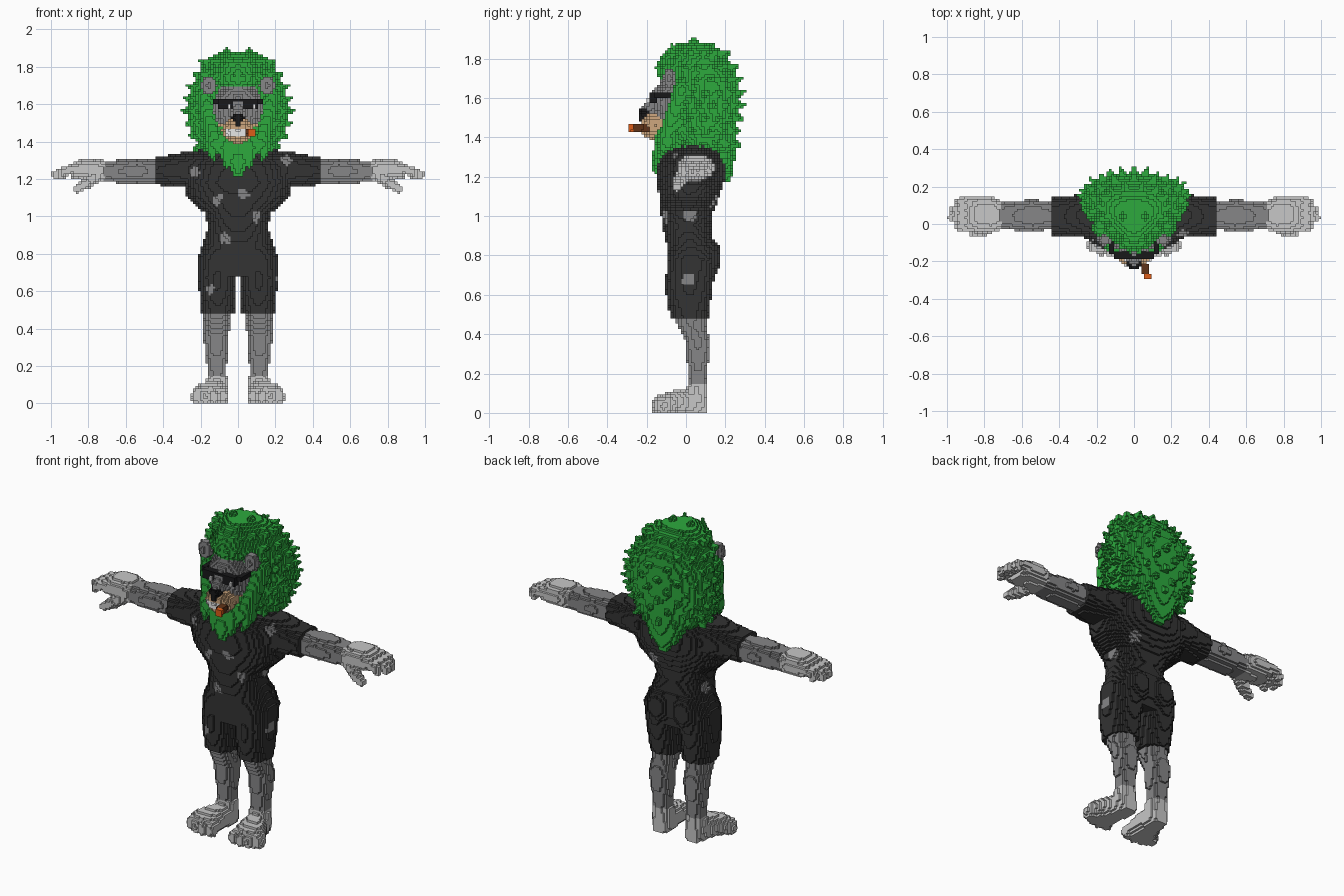
import bpy, math, random
from mathutils import Vector

if "Cube" in bpy.data.objects:
    bpy.data.objects.remove(bpy.data.objects["Cube"])

random.seed(4)
H = 2 / 150                      # voxel edge
COLOURS = {
    "green_fur": (0.026, 0.40, 0.048), "dark_cloth": (0.033, 0.033, 0.033),
    "grey_skin": (0.24, 0.24, 0.245), "pale_grey": (0.57, 0.57, 0.57),
    "tan_muzzle": (0.62, 0.39, 0.21), "black": (0.009, 0.009, 0.01),
    "white": (0.88, 0.88, 0.88), "brown_leaf": (0.115, 0.033, 0.009),
    "orange_ember": (0.72, 0.11, 0.01)}
NAMES = list(COLOURS)
mats = []
for n, c in COLOURS.items():
    m = bpy.data.materials.new(n)
    m.diffuse_color = (*c, 1)
    m.use_nodes = True
    m.node_tree.nodes["Principled BSDF"].inputs["Base Color"].default_value = m.diffuse_color
    mats.append(m)

cells = {}                       # (i, j, k) -> (part, colour); first fill wins


def fill(part, colour, lo, hi, inside):
    a = [math.floor(v / H) for v in lo]
    b = [math.ceil(v / H) for v in hi]
    a[2] = max(a[2], 0)
    for i in range(a[0], b[0] + 1):
        for j in range(a[1], b[1] + 1):
            for k in range(a[2], b[2] + 1):
                if (i, j, k) in cells:
                    continue
                p = ((i + .5) * H, (j + .5) * H, (k + .5) * H)
                if inside(p):
                    cells[i, j, k] = (part, colour(p) if callable(colour) else colour)


def box(part, colour, lo, hi):
    fill(part, colour, lo, hi, lambda p: all(l <= v <= h for l, v, h in zip(lo, p, hi)))


def ball(part, colour, c, r):
    fill(part, colour, [u - v for u, v in zip(c, r)], [u + v for u, v in zip(c, r)],
         lambda p: sum(((u - v) / w) ** 2 for u, v, w in zip(p, c, r)) <= 1)


def cone(part, colour, p0, p1, r0, r1):
    p0, p1 = Vector(p0), Vector(p1)
    d, r = p1 - p0, max(r0, r1)

    def inside(p):
        q = Vector(p) - p0
        t = min(1, max(0, q.dot(d) / d.length_squared))
        return (q - d * t).length <= r0 + (r1 - r0) * t
    fill(part, colour, [min(u, v) - r for u, v in zip(p0, p1)],
         [max(u, v) + r for u, v in zip(p0, p1)], inside)


def row_at(rows, t):
    for a, b in zip(rows, rows[1:]):
        if a[0] <= t <= b[0]:
            f = (t - a[0]) / (b[0] - a[0])
            return [u + (v - u) * f for u, v in zip(a, b)][1:]


def loft(part, colour, axis, rows, s=1, power=2.3, egg=0):
    """Rows hold (position, centre, centre, radius, radius); s=-1 mirrors in x."""
    b, c = [n for n in range(3) if n != axis]

    def inside(p):
        p = (p[0] * s, p[1], p[2])
        row = row_at(rows, p[axis])
        if not row:
            return False
        cb, cc, rb, rc = row
        v = (p[c] - cc) / rc
        if abs(v) > 1:
            return False
        return abs((p[b] - cb) / (rb * (1 + egg * v))) ** power + abs(v) ** power <= 1
    lo, hi = [0] * 3, [0] * 3
    lo[axis], hi[axis] = rows[0][0], rows[-1][0]
    for ax, n in ((b, 1), (c, 2)):
        lo[ax] = min(r[n] - r[n + 2] * (1 + egg) for r in rows)
        hi[ax] = max(r[n] + r[n + 2] * (1 + egg) for r in rows)
    if s < 0:
        lo[0], hi[0] = -hi[0], -lo[0]
    fill(part, colour, lo, hi, inside)


# Worn holes in the suit: front ones as (x, z), others as points
HOLES = [(.26, 1.30), (-.23, 1.235), (.03, 1.125), (-.11, 1.09), (.10, 1.0), (-.07, .88), (-.15, .61)]
SIDE_HOLES = [(.205, .01, .68), (.17, .02, 1.0), (.12, .15, 1.07), (-.165, .05, .93)]


def cloth(p):
    x, y, z = p
    r = .027 + .008 * math.sin(130 * x + 60 * z) * math.cos(110 * z)
    hit = y < -.02 and any(math.hypot(x - a, z - b) < r for a, b in HOLES)
    hit = hit or any((Vector(p) - Vector(q)).length < r + .006 for q in SIDE_HOLES)
    return "grey_skin" if hit else "dark_cloth"


# Cigar, spectacles, nose and face
loft("cigar", lambda p: "orange_ember" if p[1] < -.267 else "brown_leaf", 1,
     [(-.30, .075, 1.45, .019, .019), (-.18, .045, 1.45, .019, .019)], power=4)
for s in (1, -1):
    x = .065 * s + .012
    box("lens_glint", "white", (x, -.195, 1.575), (x + .014, -.175, 1.603))
    box("spectacles", "black", (min(.03 * s, .105 * s), -.186, 1.567),
        (max(.03 * s, .105 * s), -.15, 1.633))
    box("spectacles", "black", (min(.105 * s, .135 * s), -.16, 1.605),
        (max(.105 * s, .135 * s), -.06, 1.63))
    ball("ear", "grey_skin", (.155 * s, -.085, 1.70), (.043, .03, .053))
box("spectacles", "black", (-.03, -.186, 1.607), (.03, -.15, 1.633))
ball("nose", "black", (0, -.21, 1.525), (.036, .032, .024))
box("nose", "black", (-.008, -.24, 1.475), (.008, -.2, 1.52))
cone("nose_bridge", "grey_skin", (0, -.12, 1.63), (0, -.187, 1.545), .045, .036)
ball("muzzle", lambda p: "white" if 1.428 < p[2] < 1.468 and p[1] < -.165 and abs(p[0]) < .07
     else "tan_muzzle", (0, -.15, 1.46), (.087, .085, .072))
ball("face", lambda p: "tan_muzzle" if p[2] < 1.5 else "grey_skin",
     (0, -.05, 1.575), (.135, .115, .155))

# Suit: trunk
loft("suit", cloth, 2, [
    (.68, 0, .02, .14, .11), (.76, 0, .025, .205, .122), (.85, 0, .025, .188, .122),
    (.95, 0, .003, .158, .124), (1.02, 0, .005, .18, .135), (1.10, 0, .015, .27, .152),
    (1.18, 0, .024, .292, .174), (1.27, 0, .03, .28, .172), (1.33, 0, .04, .25, .135),
    (1.36, 0, .05, .18, .08)])

for s in (1, -1):
    # Suit: sleeves, shorts and seat
    loft("suit", cloth, 0, [
        (.2, .04, 1.25, .13, .105), (.28, .045, 1.25, .115, .095),
        (.36, .04, 1.245, .106, .083), (.445, .04, 1.245, .10, .076)], s)
    loft("suit", cloth, 2, [
        (.48, .108, .017, .088, .096), (.60, .111, .015, .096, .115), (.68, .111, .02, .10, .122),
        (.78, .105, .03, .11, .125), (.86, .09, .03, .095, .11)], s)
    ball("suit", cloth, (.085 * s, .09, .79), (.09, .09, .11))
    # Forearm
    loft("forearm", "grey_skin", 0, [
        (.44, .045, 1.24, .075, .062), (.54, .045, 1.243, .085, .068), (.62, .045, 1.24, .08, .064),
        (.72, .045, 1.238, .07, .052)], s)
    # Hand with four fingers and a thumb
    loft("hand", "pale_grey", 0, [
        (.705, .045, 1.24, .076, .058), (.76, .05, 1.25, .093, .06), (.84, .052, 1.25, .093, .056),
        (.89, .052, 1.245, .085, .04)], s)
    for y, tip in ((-.012, .955), (.033, .985), (.077, .98), (.117, .945)):
        cone("finger", "pale_grey", (.85 * s, y, 1.255), (.93 * s, y, 1.243), .028, .025)
        cone("finger", "pale_grey", (.93 * s, y, 1.243), ((tip - .01) * s, y, 1.222), .025, .022)
    cone("thumb", "pale_grey", (.76 * s, -.01, 1.215), (.82 * s, -.038, 1.17), .036, .03)
    cone("thumb", "pale_grey", (.82 * s, -.038, 1.17), (.863 * s, -.045, 1.147), .028, .022)
    # Foot with toes
    loft("foot", "pale_grey", 2, [(.06, .11, .05, .062, .054), (.152, .112, .056, .054, .047)], s)
    loft("foot", "pale_grey", 1, [
        (-.14, .15, .042, .09, .045), (-.09, .148, .05, .095, .06), (-.03, .125, .06, .075, .062),
        (.05, .11, .05, .058, .065), (.10, .108, .04, .042, .05)], s)
    for x, y in ((.078, -.14), (.128, -.142), (.177, -.132), (.22, -.112)):
        ball("toe", "pale_grey", (x * s, y, .036), (.03, .038, .04))
    # Lower leg
    loft("lower_leg", "grey_skin", 2, [
        (.14, .112, .06, .051, .043), (.20, .113, .06, .052, .046), (.28, .115, .06, .062, .058),
        (.36, .115, .062, .068, .062), (.44, .113, .03, .067, .073), (.50, .112, .017, .072, .085)], s)

# Mane: main mass, beard and the point down the back
MANE = [(1.32, 0, .04, .15, .19), (1.38, 0, .05, .20, .20), (1.46, 0, .055, .235, .20),
        (1.52, 0, .085, .245, .178), (1.62, 0, .088, .245, .178), (1.68, 0, .075, .235, .187),
        (1.73, 0, .05, .215, .205), (1.80, 0, .04, .18, .175), (1.85, 0, .04, .14, .13),
        (1.885, 0, .04, .08, .07)]
G = "green_fur"
loft("mane", G, 2, MANE, power=2, egg=.4)
loft("mane", G, 2, [(1.21, 0, -.15, .014, .015), (1.28, 0, -.137, .06, .034),
                    (1.36, 0, -.11, .12, .055), (1.44, 0, -.10, .15, .055)])
loft("mane", G, 2, [(1.17, 0, .205, .02, .02), (1.25, 0, .20, .075, .045),
                    (1.35, 0, .185, .15, .065), (1.45, 0, .17, .18, .085)])
for s in (1, -1):
    # Locks beside the cheeks and on the chest
    cone("mane", G, (.18 * s, -.02, 1.64), (.115 * s, -.105, 1.38), .045, .045)
    cone("mane", G, (.08 * s, -.125, 1.36), (.06 * s, -.148, 1.26), .03, .008)
    cone("mane", G, (.14 * s, -.09, 1.38), (.13 * s, -.135, 1.30), .04, .01)
    cone("mane", G, (.09 * s, .19, 1.33), (.07 * s, .215, 1.23), .04, .01)
    # Crown points
    for x, y, z in ((.062, .04, 1.92), (.155, .04, 1.865), (.07, .14, 1.875), (.06, -.07, 1.875)):
        cone("mane", G, (x * .85 * s, y, z - .08), (x * s, y, z - .006), .045, .006)
    # Tufts in staggered rings
    for n in range(8):
        z = 1.37 + n * .064
        _, cy, rx, ry = row_at(MANE, z)
        for m in range(9):
            a = math.radians(-78 + 21 * (m + .5 * (n % 2)))
            if a > math.pi / 2 or (math.sin(a) < -.5 and 1.4 < z < 1.72):
                continue
            v = math.sin(a)
            p = Vector((rx * (1 + .4 * v) * math.cos(a) * s, cy + ry * v, z))
            d = Vector((math.cos(a) * s, v, (z - 1.52) * 2.2)).normalized()
            reach = random.uniform(.03, .045) * (.4 if v < -.5 else 1)
            cone("mane", G, p - d * .03, p + d * reach, .038, .005)

# Turn each part's exposed voxel sides into a mesh
SIDES = []
for ax in range(3):
    u, w = (ax + 1) % 3, (ax + 2) % 3
    for sign in (0, 1):
        quad = []
        for cu, cw in ((0, 0), (1, 0), (1, 1), (0, 1)):
            o = [0, 0, 0]
            o[ax], o[u], o[w] = sign, cu, cw
            quad.append(tuple(o))
        step = [0, 0, 0]
        step[ax] = 2 * sign - 1
        SIDES.append((step, quad if sign else quad[::-1]))
parts = {}
for (i, j, k), (part, colour) in cells.items():
    index, faces, slots = parts.setdefault(part, ({}, [], []))
    for step, quad in SIDES:
        if (i + step[0], j + step[1], k + step[2]) in cells:
            continue
        faces.append([index.setdefault((i + a, j + b, k + c), len(index)) for a, b, c in quad])
        slots.append(NAMES.index(colour))
for part, (index, faces, slots) in parts.items():
    if not faces:
        continue
    used = sorted(set(slots))
    me = bpy.data.meshes.new(part)
    me.from_pydata([(a * H, b * H, c * H) for a, b, c in index], [], faces)
    for n in used:
        me.materials.append(mats[n])
    for poly, n in zip(me.polygons, slots):
        poly.material_index = used.index(n)
    bpy.context.collection.objects.link(bpy.data.objects.new(part, me))
